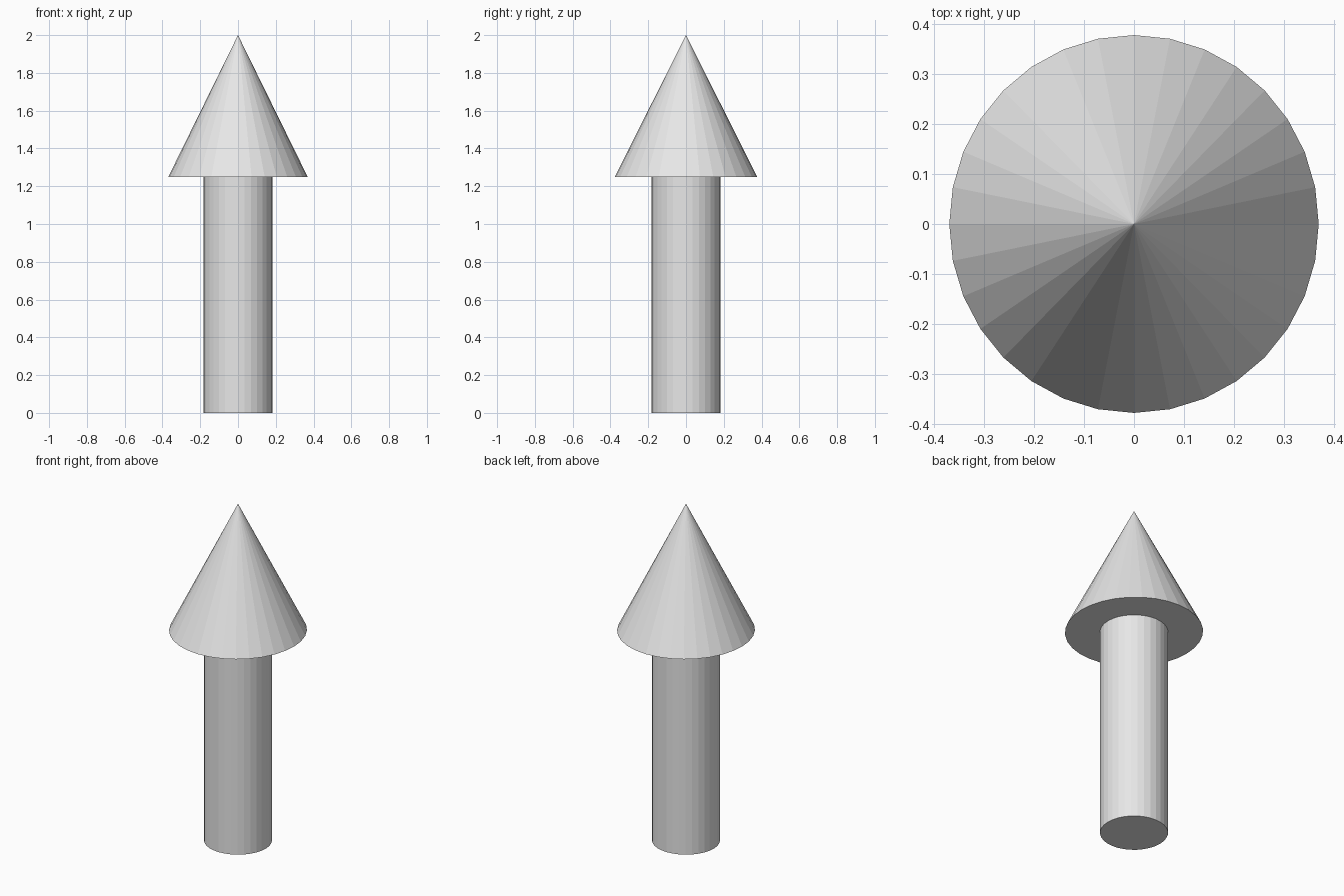
import bpy

# Remove the default cube
cube = bpy.data.objects.get("Cube")
if cube:
    bpy.data.objects.remove(cube, do_unlink=True)

SIDES = 32
NECK = 1.25  # height where the shaft meets the head
TOP = 2.0

# Plain grey material
GREY = (0.8, 0.8, 0.8, 1.0)
grey = bpy.data.materials.new("light_grey")
grey.use_nodes = True
grey.diffuse_color = GREY
grey.node_tree.nodes["Principled BSDF"].inputs["Base Color"].default_value = GREY


def finish(name, scale=(1, 1, 1)):
    """Name, scale and colour the newly added part, keeping flat facets."""
    part = bpy.context.object
    part.name = name
    part.scale = scale
    part.data.materials.append(grey)
    bpy.ops.object.transform_apply(location=False, rotation=False, scale=True)
    bpy.ops.object.shade_flat()


# Round shaft standing on the ground
bpy.ops.mesh.primitive_cylinder_add(
    vertices=SIDES, radius=0.183, depth=NECK, location=(0, 0, NECK / 2))
finish("shaft")

# Pointed head, slightly narrower across x than y
bpy.ops.mesh.primitive_cone_add(
    vertices=SIDES, radius1=0.377, radius2=0, depth=TOP - NECK,
    location=(0, 0, (TOP + NECK) / 2))
finish("arrow_head", scale=(0.978, 1, 1))
